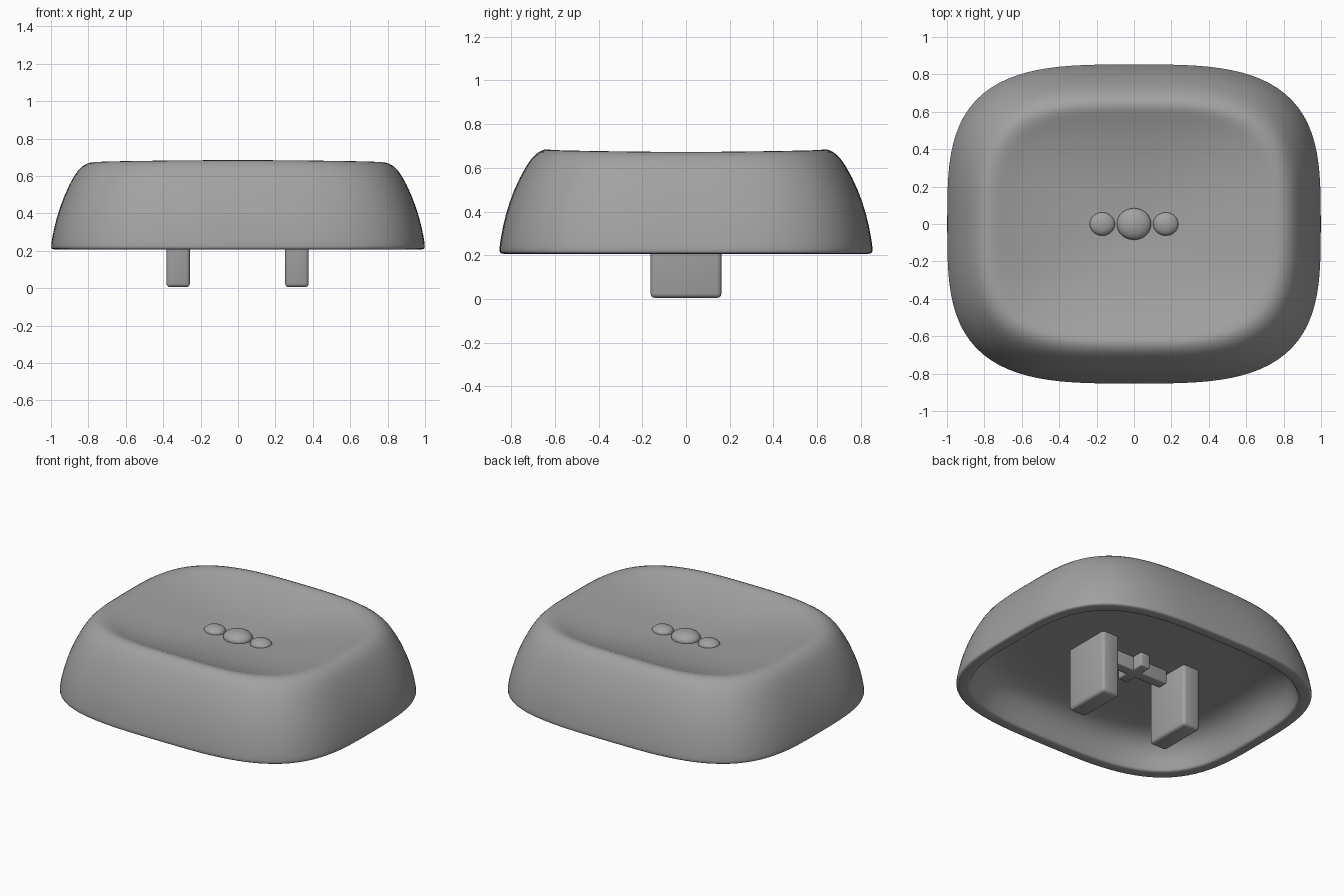
import bpy, bmesh, math

if "Cube" in bpy.data.objects:
    bpy.data.objects.remove(bpy.data.objects["Cube"])

grey = bpy.data.materials.new("mid_grey")
grey.diffuse_color = (0.36, 0.36, 0.36, 1)
grey.use_nodes = True
grey.node_tree.nodes["Principled BSDF"].inputs["Base Color"].default_value = grey.diffuse_color


def finish(bm, name, angle=180):
    bmesh.ops.recalc_face_normals(bm, faces=bm.faces)
    mesh = bpy.data.meshes.new(name)
    bm.to_mesh(mesh)
    bm.free()
    mesh.materials.append(grey)
    ob = bpy.data.objects.new(name, mesh)
    bpy.context.collection.objects.link(ob)
    bpy.ops.object.select_all(action='DESELECT')
    ob.select_set(True)
    bpy.context.view_layer.objects.active = ob
    bpy.ops.object.shade_smooth_by_angle(angle=math.radians(angle))
    return ob


def ring(bm, a, b, z, sag, n=3.4, count=64):
    """Rounded-rectangle loop; sag lowers it towards the left and right sides."""
    verts = []
    for i in range(count):
        t = 2 * math.pi * i / count
        c, s = math.cos(t), math.sin(t)
        r = (abs(c) ** n + abs(s) ** n) ** (-1 / n)
        verts.append(bm.verts.new((a * r * c, b * r * s, z - sag * c * c)))
    return verts


# Shell: ceiling, inner wall, rim, outer wall, ridge, dished top
# (half width, half depth, height, side sag)
profile = [
    (0.10, 0.08, 0.42, 0), (0.60, 0.48, 0.42, 0), (0.74, 0.61, 0.415, 0),
    (0.83, 0.69, 0.385, 0), (0.89, 0.745, 0.32, 0), (0.92, 0.775, 0.23, 0),
    (0.925, 0.78, 0.212, 0), (0.935, 0.79, 0.206, 0),
    (0.985, 0.84, 0.206, 0), (0.998, 0.852, 0.211, 0), (1.0, 0.855, 0.225, 0),
    (0.992, 0.847, 0.28, 0), (0.97, 0.828, 0.38, 0), (0.928, 0.788, 0.50, 0),
    (0.875, 0.732, 0.61, 0.003), (0.835, 0.692, 0.662, 0.008),
    (0.79, 0.65, 0.687, 0.012), (0.745, 0.615, 0.684, 0.012),
    (0.69, 0.57, 0.663, 0.008), (0.60, 0.49, 0.635, 0.004),
    (0.45, 0.37, 0.603, 0), (0.28, 0.23, 0.581, 0), (0.10, 0.08, 0.571, 0),
]
bm = bmesh.new()
loops = [ring(bm, *p) for p in profile]
for lo, hi in zip(loops, loops[1:]):
    for i in range(len(lo)):
        j = (i + 1) % len(lo)
        bm.faces.new((lo[i], lo[j], hi[j], hi[i]))
for loop, z in ((loops[0], 0.42), (loops[-1], 0.57)):
    pole = bm.verts.new((0, 0, z))
    for i in range(len(loop)):
        bm.faces.new((loop[i], loop[(i + 1) % len(loop)], pole))
shell = finish(bm, "cap_shell")
shell.modifiers.new("smooth", 'SUBSURF').levels = 1
shell.modifiers["smooth"].render_levels = 1


def block(name, lo, hi, bevel):
    bm = bmesh.new()
    bmesh.ops.create_cube(bm, size=1)
    for v in bm.verts:
        v.co = [(l + h) / 2 + c * (h - l) for l, h, c in zip(lo, hi, v.co)]
    bmesh.ops.bevel(bm, geom=bm.edges[:], offset=bevel, segments=3,
                    profile=0.5, affect='EDGES')
    return finish(bm, name, 40)


# Two mounting prongs
for side, x in (("left", -0.32), ("right", 0.315)):
    block("prong_" + side, (x - 0.063, -0.162, 0.005), (x + 0.063, 0.162, 0.45), 0.02)

# Cross-shaped brace under the ceiling
block("brace_long", (-0.23, -0.035, 0.33), (0.23, 0.035, 0.45), 0.008)
block("brace_short", (-0.035, -0.11, 0.33), (0.035, 0.11, 0.45), 0.008)

# Three flattened beads in the dish
for name, x, r in (("bead_left", -0.17, 0.068), ("bead_middle", 0, 0.092),
                   ("bead_right", 0.17, 0.068)):
    bm = bmesh.new()
    bmesh.ops.create_uvsphere(bm, u_segments=32, v_segments=16, radius=1)
    for v in bm.verts:
        v.co = (x + v.co.x * r, v.co.y * r * 0.92, 0.576 + v.co.z * r * 0.5)
    finish(bm, name)
